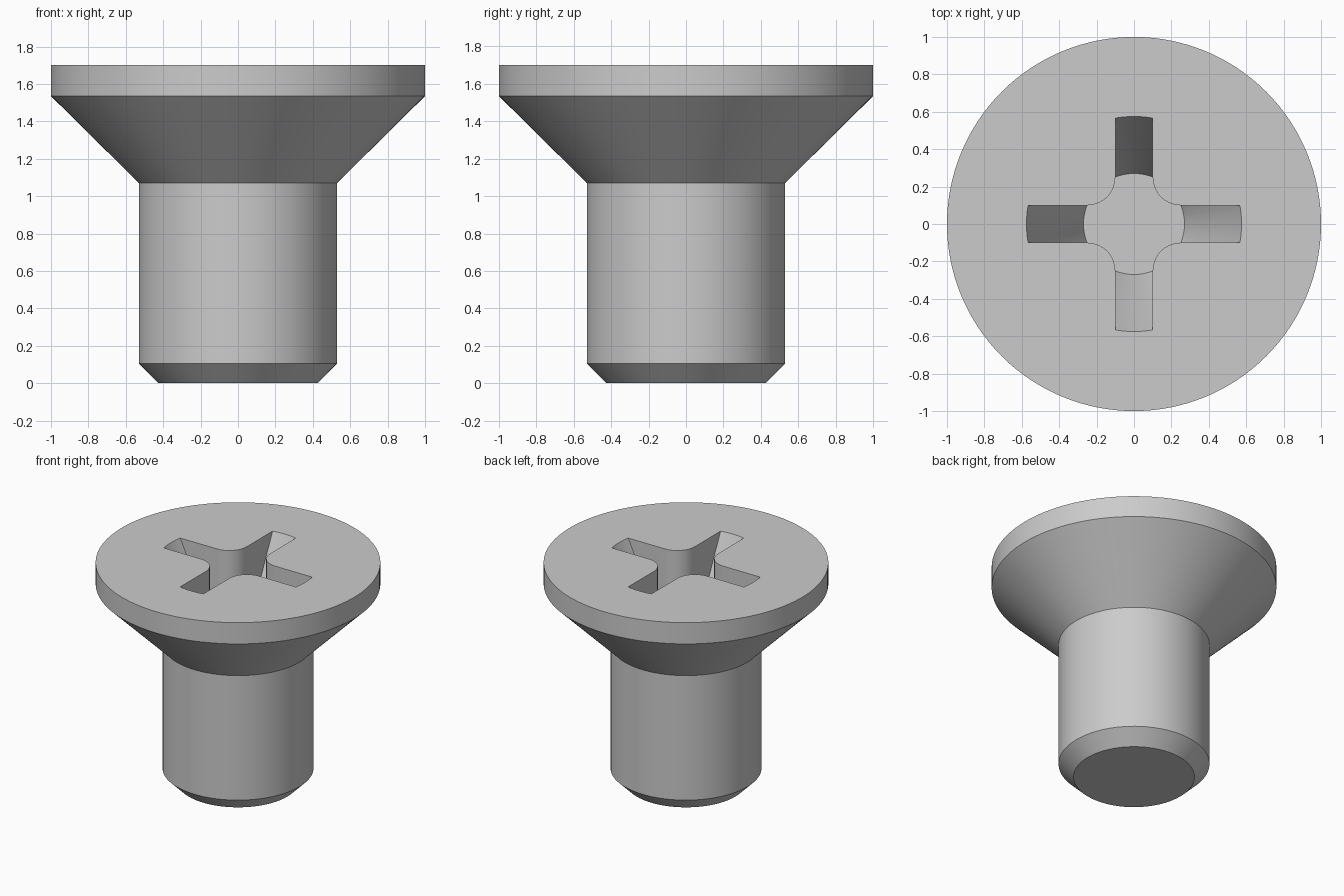
import bpy, bmesh, math
from mathutils import Vector

cube = bpy.data.objects.get("Cube")
if cube:
    bpy.data.objects.remove(cube, do_unlink=True)

SEGMENTS = 128
TOP, FLOOR = 1.70, 1.04          # head face and recess floor heights
RIM_R, FLOOR_R = 0.575, 0.27     # recess taper radii
ARM, FILLET = 0.10, 0.15         # arm half width and inner corner radius

steel = bpy.data.materials.new("light_grey_steel")
steel.use_nodes = True
grey = (0.6, 0.6, 0.6, 1)
steel.diffuse_color = grey
steel.node_tree.nodes["Principled BSDF"].inputs["Base Color"].default_value = grey


def to_object(name, bm):
    bmesh.ops.recalc_face_normals(bm, faces=bm.faces)
    mesh = bpy.data.meshes.new(name)
    bm.to_mesh(mesh)
    bm.free()
    mesh.materials.append(steel)
    obj = bpy.data.objects.new(name, mesh)
    bpy.context.collection.objects.link(obj)
    return obj


def lathe(name, profile):
    """Closed solid of revolution from (radius, height) points."""
    bm = bmesh.new()
    rings = []
    for r, z in profile:
        rings.append([bm.verts.new((r * math.cos(i * math.tau / SEGMENTS),
                                    r * math.sin(i * math.tau / SEGMENTS), z))
                      for i in range(SEGMENTS)])
    for low, high in zip(rings, rings[1:]):
        for i in range(SEGMENTS):
            j = (i + 1) % SEGMENTS
            bm.faces.new((low[i], low[j], high[j], high[i]))
    bm.faces.new(rings[0])
    bm.faces.new(rings[-1])
    return to_object(name, bm)


def cross_prism(name, reach, bottom, height):
    """Four-armed prism with rounded inner corners."""
    bm = bmesh.new()
    c = ARM + FILLET
    quarter = [Vector((reach, ARM, bottom))]
    for k in range(17):
        a = math.radians(270) - math.radians(90) * k / 16
        quarter.append(Vector((c + FILLET * math.cos(a), c + FILLET * math.sin(a), bottom)))
    quarter.append(Vector((ARM, reach, bottom)))
    verts = []
    for q in range(4):
        for p in quarter:
            x, y = p.x, p.y
            for _ in range(q):
                x, y = -y, x
            verts.append(bm.verts.new((x, y, bottom)))
    base = bm.faces.new(verts)
    new = bmesh.ops.extrude_face_region(bm, geom=[base])["geom"]
    bmesh.ops.translate(bm, vec=(0, 0, height),
                        verts=[v for v in new if isinstance(v, bmesh.types.BMVert)])
    return to_object(name, bm)


def boolean(target, cutter, operation):
    mod = target.modifiers.new(operation.title(), "BOOLEAN")
    mod.object, mod.operation, mod.solver = cutter, operation, "EXACT"
    bpy.context.view_layer.objects.active = target
    bpy.ops.object.modifier_apply(modifier=mod.name)
    bpy.data.objects.remove(cutter, do_unlink=True)


# Screw body: chamfered tip, plain shank, countersunk head
screw = lathe("countersunk_screw", [(0.425, 0), (0.53, 0.105), (0.53, 1.07),
                                    (1.0, 1.535), (1.0, TOP)])

# Cross recess: straight-walled cross limited by a tapered cone
lift = 0.1
slope = (RIM_R - FLOOR_R) / (TOP - FLOOR)
cone = lathe("recess_cutter", [(FLOOR_R, FLOOR), (RIM_R + slope * lift, TOP + lift)])
prism = cross_prism("cross_cutter", 0.9, FLOOR - 0.2, 1.2)
boolean(cone, prism, "INTERSECT")
boolean(screw, cone, "DIFFERENCE")

# Smooth shading with crisp edges
bpy.ops.object.select_all(action="DESELECT")
screw.select_set(True)
bpy.context.view_layer.objects.active = screw
bpy.ops.object.shade_smooth_by_angle(angle=math.radians(20))
